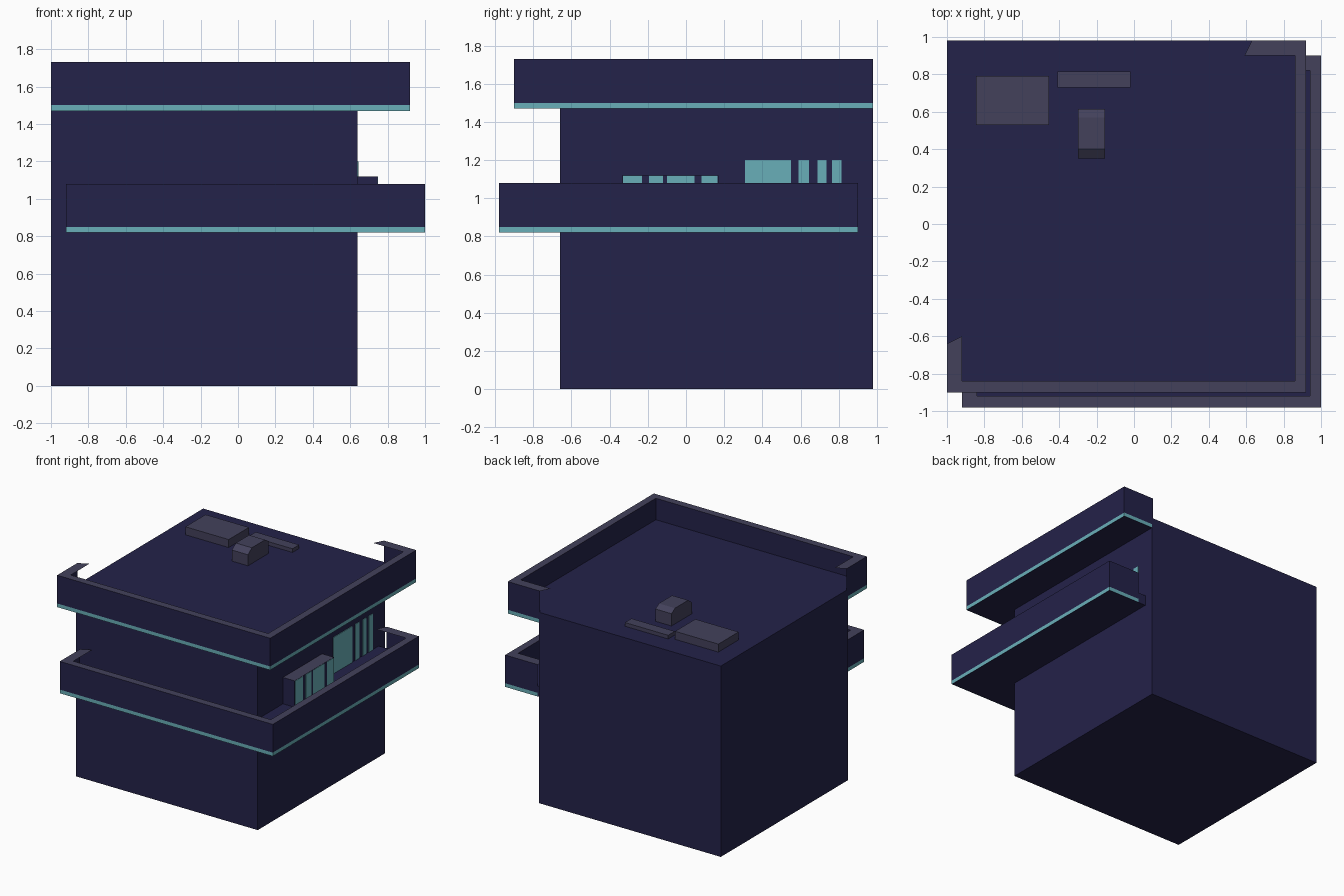
import bpy, bmesh

cube = bpy.data.objects.get("Cube")
if cube:
    bpy.data.objects.remove(cube, do_unlink=True)


def material(name, rgb):
    m = bpy.data.materials.new(name)
    m.use_nodes = True
    m.diffuse_color = (*rgb, 1)
    m.node_tree.nodes["Principled BSDF"].inputs["Base Color"].default_value = (*rgb, 1)
    return m


NAVY = material("navy", (0.0176, 0.016, 0.067))
GREY = material("slate_grey", (0.056, 0.053, 0.105))
TEAL = material("teal", (0.141, 0.43, 0.485))


def finish(name, bm, *mats):
    mesh = bpy.data.meshes.new(name)
    bm.to_mesh(mesh)
    bm.free()
    for m in mats:
        mesh.materials.append(m)
    ob = bpy.data.objects.new(name, mesh)
    bpy.context.collection.objects.link(ob)
    return ob


def box(name, x, y, z, mat, top=None):
    bm = bmesh.new()
    bmesh.ops.create_cube(bm, size=1)
    for v in bm.verts:
        v.co = [r[0] if c < 0 else r[1] for c, r in zip(v.co, (x, y, z))]
    bm.normal_update()
    if top:
        for f in bm.faces:
            f.material_index = int(f.normal.z > 0.5)
    return finish(name, bm, mat, top or mat)


# Main block
ROOF = 1.555
box("building_body", (-1, 0.64), (-0.66, 0.98), (0, ROOF), NAVY)


# Wrap-around terrace: slab, outer wall with teal strip, grey coping, inner wall
def terrace(name, dx, dy, z):
    e = 0.002
    box(name + "_slab", (-1 + dx + e, 0.92 + dx - e), (-0.9 + dy + e, 0.98 + dy - e),
        (z, z + 0.085), NAVY)
    outer = [(-1, -0.64), (-1, -0.9), (0.92, -0.9), (0.92, 0.98), (0.63, 0.98)]
    inner = [(-0.92, -0.6), (-0.92, -0.84), (0.86, -0.84), (0.86, 0.9), (0.59, 0.9)]
    outer = [(x + dx, y + dy) for x, y in outer]
    inner = [(x + dx, y + dy) for x, y in inner]
    # The strip stops where the wall meets the main block
    strip = list(outer)
    strip[0] = (strip[0][0], min(strip[0][1], -0.66))
    strip[-1] = (max(strip[-1][0], 0.64), strip[-1][1])
    low, mid, high = z, z + 0.03, z + 0.26
    bm = bmesh.new()

    def band(a, za, b, zb, mat):
        for i in range(len(a) - 1):
            pts = [(*a[i], za), (*a[i + 1], za), (*b[i + 1], zb), (*b[i], zb)]
            bm.faces.new([bm.verts.new(p) for p in pts]).material_index = mat

    band(strip, low, strip, mid, 2)
    band(outer, mid, outer, high, 0)
    band(outer, high, inner, high, 1)
    core = inner[1:4]
    band(core, high, core, z + 0.08, 0)
    finish(name + "_parapet", bm, NAVY, GREY, TEAL)


terrace("roof_terrace", 0, 0, 1.47)
terrace("balcony", 0.08, -0.08, 0.82)

# Projecting bay and windows on the side wall
FLOOR = 0.9
box("side_bay", (0.6, 0.745), (-0.335, 0.17), (FLOOR, 1.12), NAVY, GREY)
for a, b in [(-0.33, -0.23), (-0.195, -0.12), (-0.1, 0.045), (0.08, 0.165)]:
    box("bay_window", (0.744, 0.748), (a, b), (FLOOR, 1.118), TEAL)
for a, b in [(0.31, 0.55), (0.59, 0.645), (0.69, 0.735), (0.765, 0.815)]:
    box("wall_window", (0.638, 0.645), (a, b), (FLOOR, 1.2), TEAL)

# Rooftop equipment
box("roof_unit", (-0.845, -0.455), (0.53, 0.79), (ROOF - 0.01, ROOF + 0.065), GREY)
box("roof_duct", (-0.41, -0.02), (0.73, 0.815), (ROOF - 0.01, ROOF + 0.03), GREY)

# Bevelled vent: side profile extruded across x
profile = [(0.35, -0.01), (0.615, -0.01), (0.615, 0.1), (0.57, 0.128), (0.4, 0.128), (0.35, 0.09)]
bm = bmesh.new()
side = bm.faces.new([bm.verts.new((-0.3, y, ROOF + h)) for y, h in profile])
ext = bmesh.ops.extrude_face_region(bm, geom=[side])
bmesh.ops.translate(bm, vec=(0.145, 0, 0),
                    verts=[g for g in ext["geom"] if isinstance(g, bmesh.types.BMVert)])
bmesh.ops.recalc_face_normals(bm, faces=bm.faces)
finish("roof_vent", bm, GREY)
